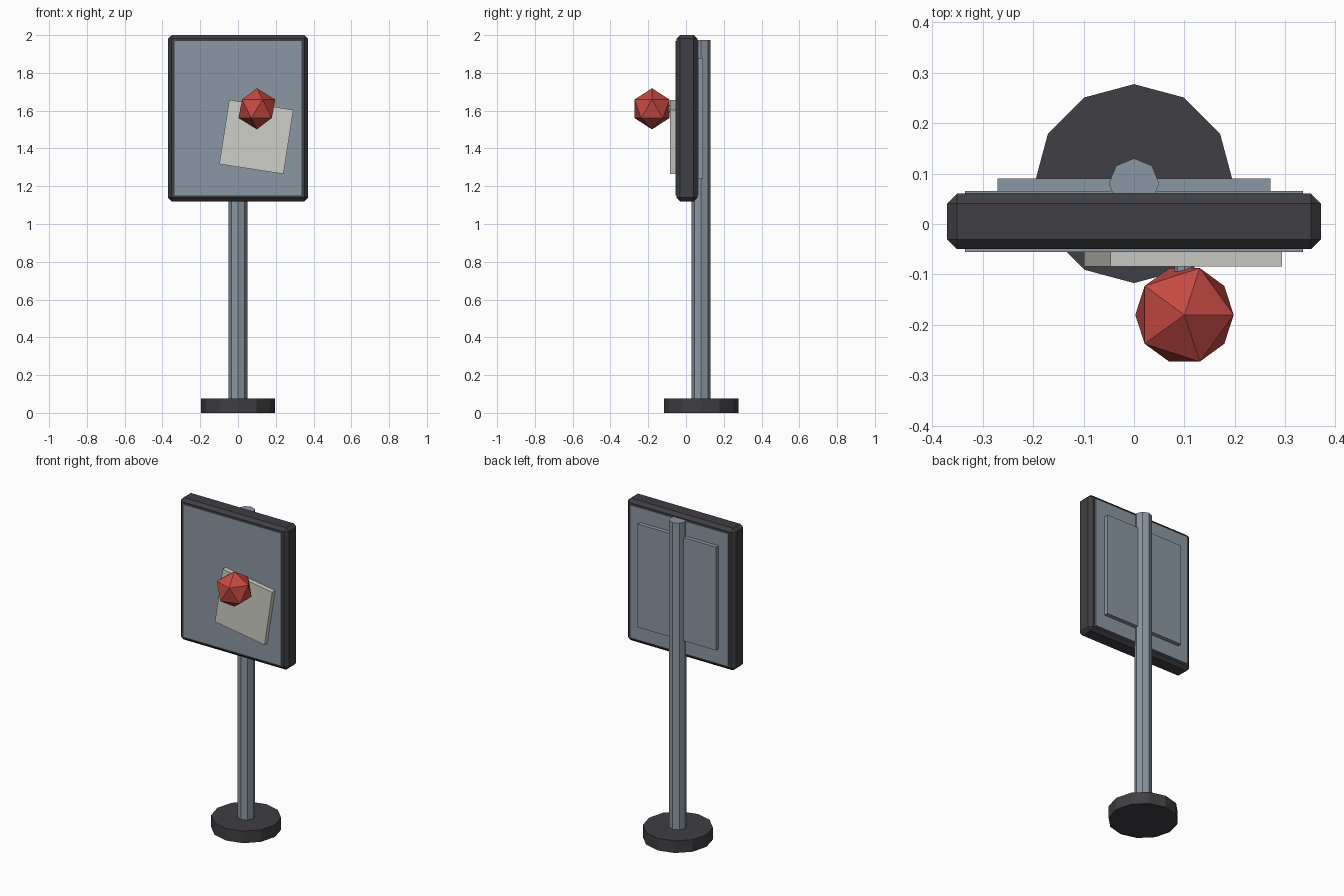
import bpy
import math

if "Cube" in bpy.data.objects:
    bpy.data.objects.remove(bpy.data.objects["Cube"], do_unlink=True)


def material(name, rgb):
    mat = bpy.data.materials.new(name)
    mat.use_nodes = True
    color = (*rgb, 1)
    mat.diffuse_color = color
    mat.node_tree.nodes["Principled BSDF"].inputs["Base Color"].default_value = color
    return mat


charcoal = material("charcoal", (0.05, 0.05, 0.058))
steel = material("steel blue", (0.26, 0.31, 0.37))
paper = material("paper", (0.62, 0.62, 0.57))
red = material("red", (0.56, 0.068, 0.055))


def finish(name, mat):
    obj = bpy.context.object
    obj.name = obj.data.name = name
    obj.data.materials.append(mat)
    return obj


def box(name, mat, size, center, tilt=0):
    bpy.ops.mesh.primitive_cube_add(size=1, location=center, rotation=(0, tilt, 0))
    bpy.context.object.scale = size
    bpy.ops.object.transform_apply(location=False, rotation=False, scale=True)
    return finish(name, mat)


def prism(name, mat, sides, radius, depth, center, rotation=(0, 0, 0)):
    bpy.ops.mesh.primitive_cylinder_add(vertices=sides, radius=radius, depth=depth,
                                        location=center, rotation=rotation)
    return finish(name, mat)


# Stand: twelve-sided foot and octagonal post behind the board
prism("base", charcoal, 12, 0.197, 0.075, (0, 0.08, 0.0375))
prism("post", steel, 8, 0.05, 1.935, (0, 0.08, 1.0075))

# Board: chamfered frame, panel showing on both sides, raised back plate
frame = box("frame", charcoal, (0.74, 0.11, 0.88), (0, 0.005, 1.56))
chamfer = frame.modifiers.new("chamfer", "BEVEL")
chamfer.width = 0.019
chamfer.segments = 1
box("panel", steel, (0.67, 0.12, 0.82), (0, 0.005, 1.56))
box("back_plate", steel, (0.54, 0.05, 0.64), (0, 0.065, 1.56))

# Note held by a round-headed pin
box("note", paper, (0.344, 0.034, 0.344), (0.097, -0.067, 1.461), math.radians(8.8))
prism("pin_shaft", steel, 8, 0.02, 0.12, (0.1, -0.12, 1.61), (math.pi / 2, 0, 0))
bpy.ops.mesh.primitive_ico_sphere_add(subdivisions=1, radius=0.109, location=(0.1, -0.18, 1.61))
finish("pin_head", red)
